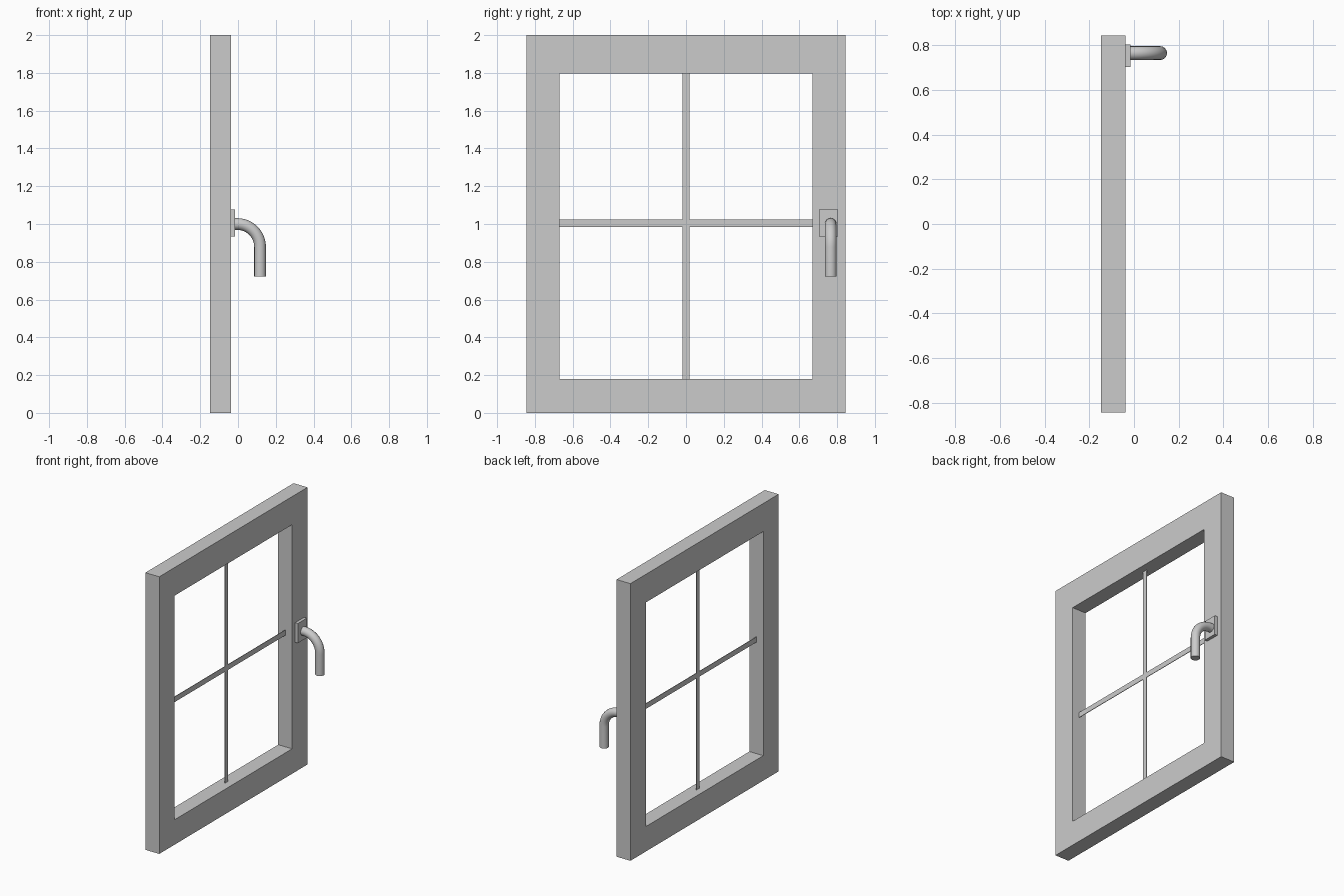
import bpy, bmesh, math
from mathutils import Matrix, Vector

if "Cube" in bpy.data.objects:
    bpy.data.objects.remove(bpy.data.objects["Cube"])


def add_mesh(name, bm):
    bmesh.ops.recalc_face_normals(bm, faces=bm.faces)
    mesh = bpy.data.meshes.new(name)
    bm.to_mesh(mesh)
    bm.free()
    obj = bpy.data.objects.new(name, mesh)
    bpy.context.collection.objects.link(obj)
    return obj


def box(name, lo, hi):
    lo, hi = Vector(lo), Vector(hi)
    bm = bmesh.new()
    bmesh.ops.create_cube(bm, size=1, matrix=Matrix.Translation((lo + hi) / 2)
                          @ Matrix.Diagonal((*(hi - lo), 1)))
    return add_mesh(name, bm)


# Frame: outer and inner rectangles, front and back, joined as one ring
BACK, FRONT = -0.148, -0.037
MID = (BACK + FRONT) / 2


def rectangle(bm, x, half, z0, z1):
    return [bm.verts.new((x, y, z)) for y, z in
            ((-half, z0), (half, z0), (half, z1), (-half, z1))]


bm = bmesh.new()
loops = [rectangle(bm, BACK, 0.845, 0, 2), rectangle(bm, FRONT, 0.845, 0, 2),
         rectangle(bm, FRONT, 0.67, 0.18, 1.797), rectangle(bm, BACK, 0.67, 0.18, 1.797)]
for a, b in zip(loops, loops[1:] + loops[:1]):
    for i in range(4):
        j = (i + 1) % 4
        bm.faces.new((a[i], a[j], b[j], b[i]))
add_mesh("window_frame", bm)

# Thin flat glazing bars in the middle of the frame depth
T = 0.002
box("vertical_bar", (MID - T, -0.018, 0.18), (MID + T, 0.018, 1.797))
box("horizontal_bar", (MID - T, -0.67, 0.985), (MID + T, 0.67, 1.023))

# Handle plate
box("handle_plate", (FRONT, 0.704, 0.935), (-0.015, 0.805, 1.077))

# Handle: round tube bending downward
R = 0.122
Y = 0.766
path = [(-0.02, Y, 1.0)]
for i in range(13):
    a = math.pi / 2 * i / 12
    path.append((-0.005 + R * math.sin(a), Y, 1.0 - R + R * math.cos(a)))
path.append((-0.005 + R, Y, 0.723))

curve = bpy.data.curves.new("handle", "CURVE")
curve.dimensions = "3D"
curve.bevel_depth = 0.031
curve.bevel_resolution = 6
curve.use_fill_caps = True
spline = curve.splines.new("POLY")
spline.points.add(len(path) - 1)
for point, co in zip(spline.points, path):
    point.co = (*co, 1)
handle = bpy.data.objects.new("handle", curve)
bpy.context.collection.objects.link(handle)
bpy.context.view_layer.objects.active = handle
handle.select_set(True)
bpy.ops.object.convert(target="MESH")
bpy.ops.object.shade_smooth_by_angle(angle=math.radians(40))
